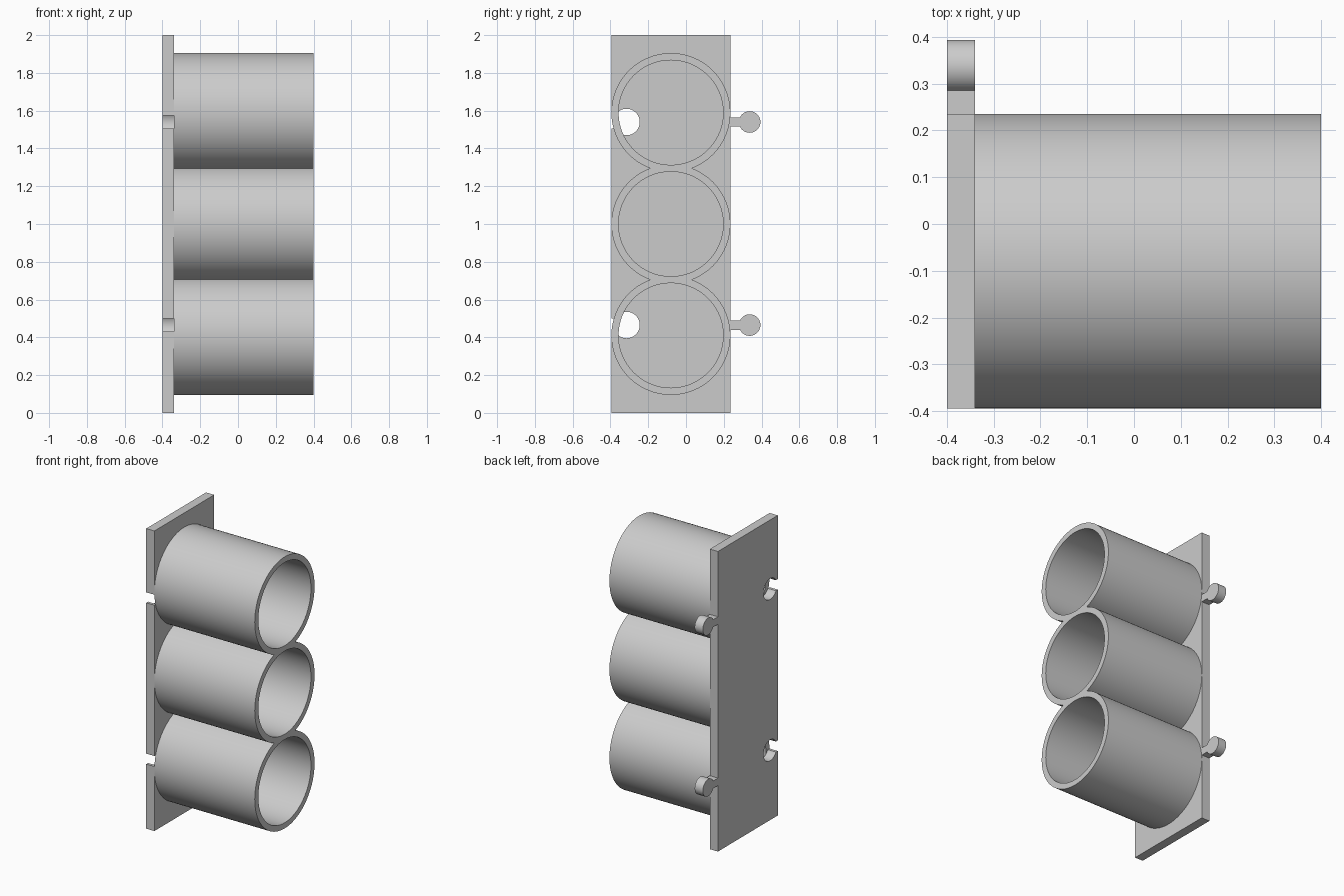
import bpy
import bmesh
from math import asin, cos, sin, radians, degrees

if "Cube" in bpy.data.objects:
    bpy.data.objects.remove(bpy.data.objects["Cube"], do_unlink=True)

# Single matte grey
grey = bpy.data.materials.new("light_grey")
grey.use_nodes = True
colour = (0.6, 0.6, 0.6, 1)
grey.diffuse_color = colour
grey.node_tree.nodes["Principled BSDF"].inputs["Base Color"].default_value = colour


def arc(cy, cz, r, start, end, steps):
    """Points on an arc in the side plane, angles in degrees."""
    angles = [radians(start + (end - start) * i / steps) for i in range(steps + 1)]
    return [(cy + r * cos(a), cz + r * sin(a)) for a in angles]


def extrude_profile(name, loops, x0, x1):
    """Fill side-plane outlines (inner loops become holes) and extrude along x."""
    curve = bpy.data.curves.new(name, "CURVE")
    curve.dimensions = "2D"
    curve.fill_mode = "BOTH"
    curve.extrude = (x1 - x0) / 2
    for loop in loops:
        spline = curve.splines.new("POLY")
        spline.points.add(len(loop) - 1)
        for point, (y, z) in zip(spline.points, loop):
            point.co = (y, z, 0, 1)
        spline.use_cyclic_u = True
    obj = bpy.data.objects.new(name, curve)
    bpy.context.collection.objects.link(obj)
    obj.location.x = (x0 + x1) / 2
    obj.rotation_euler = (radians(90), 0, radians(90))
    bpy.ops.object.select_all(action="DESELECT")
    obj.select_set(True)
    bpy.context.view_layer.objects.active = obj
    bpy.ops.object.convert(target="MESH")
    obj = bpy.context.object
    obj.name = name
    bm = bmesh.new()
    bm.from_mesh(obj.data)
    bmesh.ops.remove_doubles(bm, verts=bm.verts, dist=0.0001)
    bmesh.ops.recalc_face_normals(bm, faces=bm.faces)
    bm.to_mesh(obj.data)
    bm.free()
    obj.data.materials.clear()
    obj.data.materials.append(grey)
    bpy.ops.object.shade_smooth_by_angle(angle=radians(30))
    return obj


BACK, FACE, RIM = -0.4, -0.34, 0.4
LEFT, RIGHT, HEIGHT = -0.395, 0.235, 2.0
JOINTS = (0.465, 1.54)

# Back plate outline: round-headed pegs on one edge, matching sockets on the other
outline = [(LEFT, 0), (RIGHT, 0)]
neck, head = 0.025, 0.057
a = degrees(asin(neck / head))
for z in JOINTS:
    outline.append((RIGHT, z - neck))
    outline += arc(0.337, z, head, a - 180, 180 - a, 40)
    outline.append((RIGHT, z + neck))
outline += [(RIGHT, HEIGHT), (LEFT, HEIGHT)]
slot, socket = 0.035, 0.07
a = degrees(asin(slot / socket))
for z in reversed(JOINTS):
    outline.append((LEFT, z + slot))
    outline += arc(-0.315, z, socket, 180 - a, a - 180, 40)
    outline.append((LEFT, z - slot))
extrude_profile("back_plate", [outline], BACK, FACE)

# Three tubes fused where their walls overlap, each with its own bore
CY, OUTER, BORE, PITCH = -0.08, 0.315, 0.277, 0.59
low, mid, top = (1 + PITCH * i for i in (-1, 0, 1))
b = degrees(asin(PITCH / 2 / OUTER))
walls = []
for z, start, end in ((low, -90, b), (mid, -b, b), (top, -b, 180 + b),
                      (mid, 180 - b, 180 + b), (low, 180 - b, 270)):
    # The last point of each arc is the first of the next
    walls += arc(CY, z, OUTER, start, end, round((end - start) / 3))[:-1]
bores = [arc(CY, z, BORE, 0, 360, 120)[:-1] for z in (low, mid, top)]
extrude_profile("tubes", [walls] + bores, FACE, RIM)
